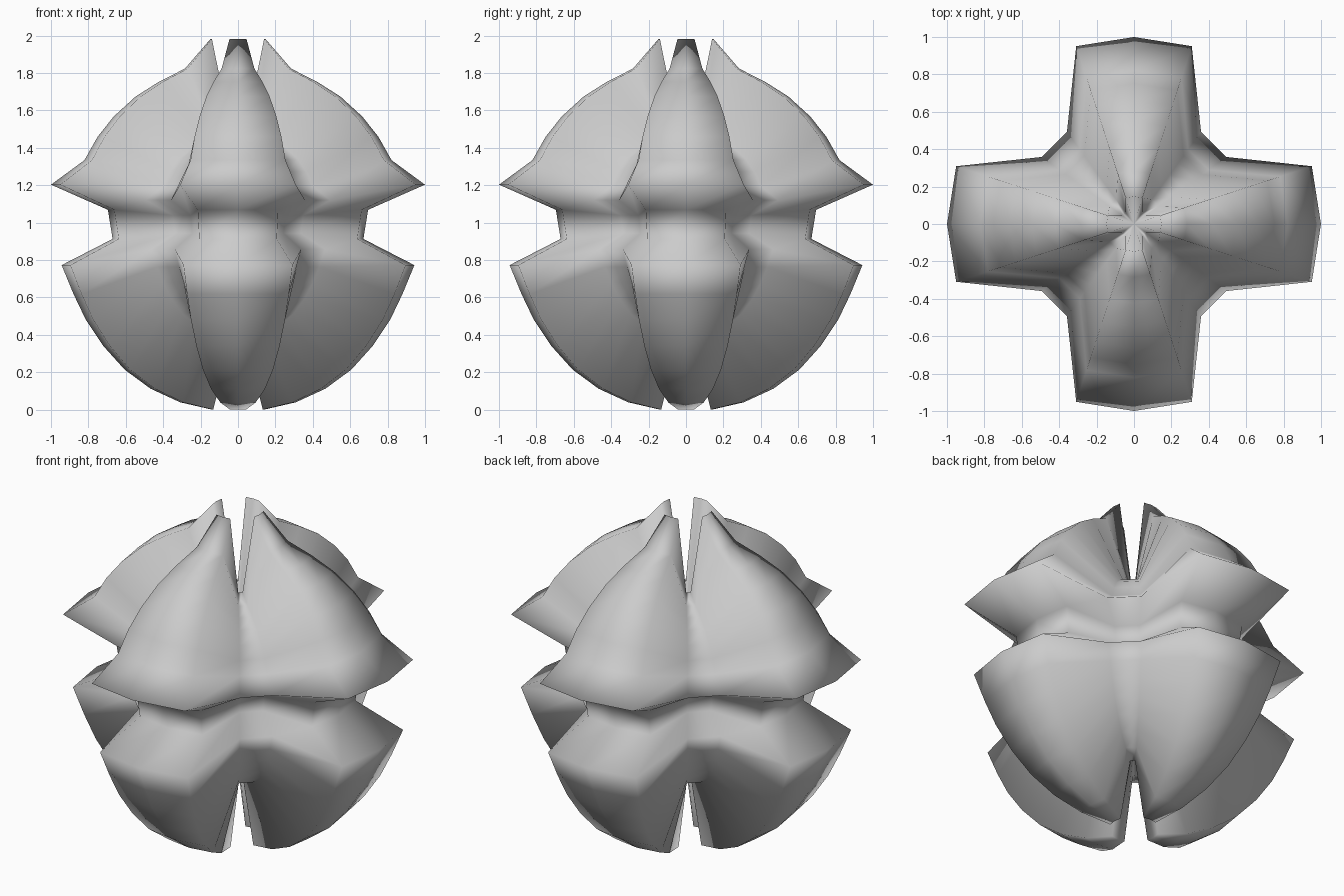
import bpy, bmesh, math

if "Cube" in bpy.data.objects:
    bpy.data.objects.remove(bpy.data.objects["Cube"])

# Radial profile of a lobe: (latitude in degrees, radius, valley factor)
PROFILE = [
    (-82, 1.00, .61), (-72, 1.00, .61), (-62, .995, .61), (-52, .985, .61),
    (-42, .97, .61), (-32, .96, .61), (-23, .955, .61), (-13, .968, .61),
    (-6.6, .675, .62), (6.4, .70, .62),
    (12, 1.022, .61), (22.7, .89, .60), (32, .885, .60), (41, .88, .60),
    (51.3, .876, .59), (61, .872, .58), (71.2, .88, .57), (81.6, 1.003, .52),
]
TOP_POLE, BOTTOM_POLE = .30, .45
SEGMENTS = 20


def in_valley(i):
    # Each quarter has five steps: three on the lobes, two in the valley
    return i % 5 in (2, 3)


bm = bmesh.new()

# Rings of the four-lobed ball
rings = []
for lat, radius, valley in PROFILE:
    p = math.radians(lat)
    ring = []
    for i in range(SEGMENTS):
        t = 2 * math.pi * i / SEGMENTS
        r = radius * (valley if in_valley(i) else 1)
        ring.append(bm.verts.new((r * math.cos(p) * math.cos(t),
                                  r * math.cos(p) * math.sin(t),
                                  1 + r * math.sin(p))))
    rings.append(ring)

# Skin between rings and sunken poles
bottom = bm.verts.new((0, 0, 1 - BOTTOM_POLE))
top = bm.verts.new((0, 0, 1 + TOP_POLE))
for i in range(SEGMENTS):
    j = (i + 1) % SEGMENTS
    for a, b in zip(rings, rings[1:]):
        bm.faces.new((a[i], a[j], b[j], b[i]))
    bm.faces.new((bottom, rings[0][j], rings[0][i]))
    bm.faces.new((top, rings[-1][i], rings[-1][j]))
for f in bm.faces:
    f.smooth = True
bmesh.ops.recalc_face_normals(bm, faces=bm.faces)

# Stand on the ground
low = min(v.co.z for v in bm.verts)
bmesh.ops.translate(bm, verts=bm.verts, vec=(0, 0, -low))

mesh = bpy.data.meshes.new("lobed_ball")
bm.to_mesh(mesh)
bm.free()
bpy.context.collection.objects.link(bpy.data.objects.new("lobed_ball", mesh))
